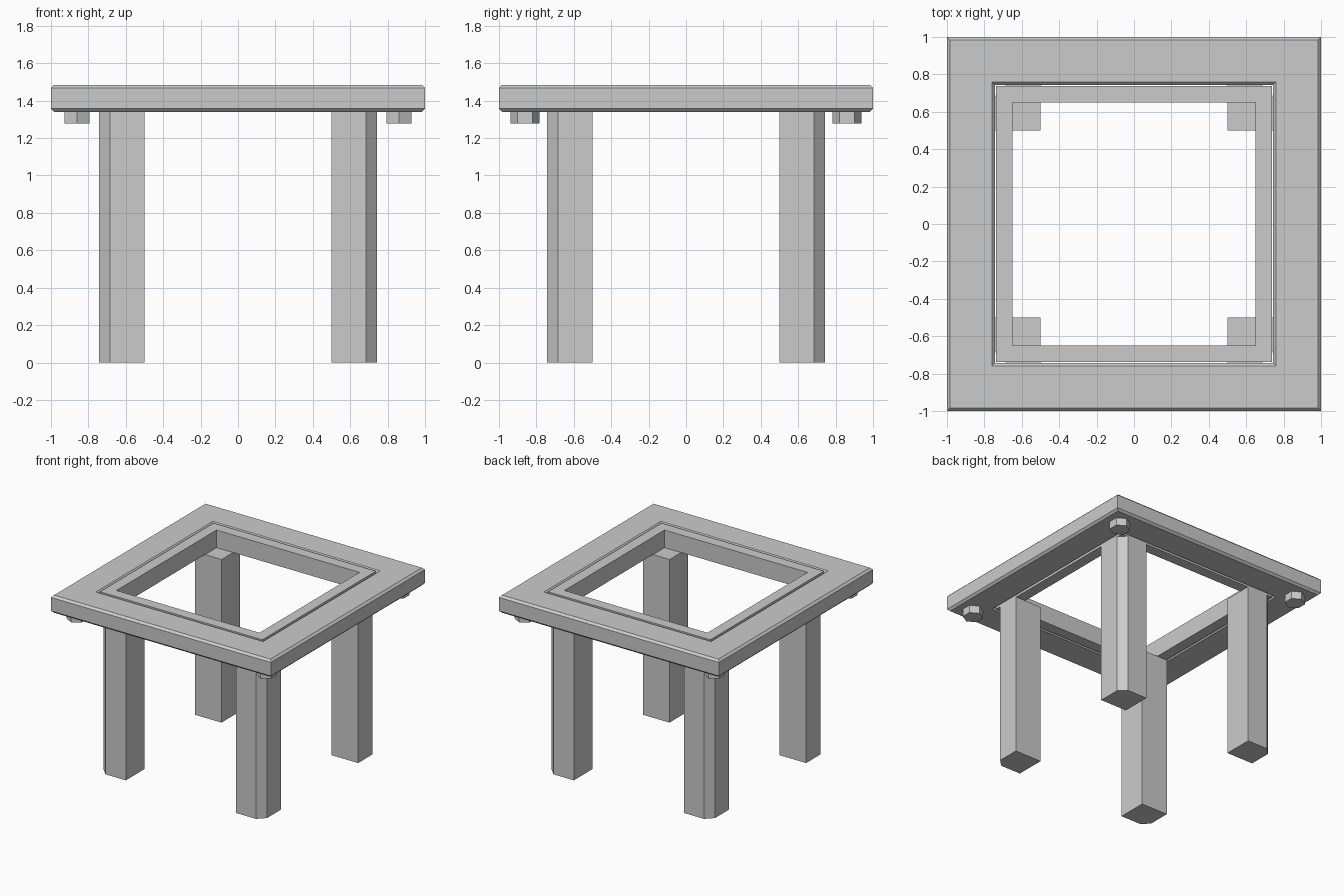
import bpy, bmesh, math

old = bpy.data.objects.get("Cube")
if old:
    bpy.data.objects.remove(old)

GREY = (0.6, 0.6, 0.6, 1)
mat = bpy.data.materials.new("plain grey")
mat.use_nodes = True
mat.diffuse_color = GREY
mat.node_tree.nodes["Principled BSDF"].inputs["Base Color"].default_value = GREY

CORNERS = [(1, 1), (-1, 1), (-1, -1), (1, -1)]
NAMES = ["back_left", "back_right", "front_right", "front_left"]
TOP, UNDER = 1.485, 1.34


def finish(name, bm):
    bmesh.ops.recalc_face_normals(bm, faces=bm.faces)
    mesh = bpy.data.meshes.new(name)
    bm.to_mesh(mesh)
    bm.free()
    mesh.materials.append(mat)
    obj = bpy.data.objects.new(name, mesh)
    bpy.context.collection.objects.link(obj)
    return obj


def square_frame(name, profile):
    """Sweep a closed (distance, height) profile around a mitred square."""
    bm = bmesh.new()
    rings = [[bm.verts.new((sx * d, sy * d, z)) for d, z in profile]
             for sx, sy in CORNERS]
    n = len(profile)
    for i in range(4):
        a, b = rings[i], rings[(i + 1) % 4]
        for j in range(n):
            k = (j + 1) % n
            bm.faces.new((a[j], a[k], b[k], b[j]))
    return finish(name, bm)


def prism(name, outline, low, high):
    """Extrude a plan outline between two heights."""
    bm = bmesh.new()
    base = bm.faces.new([bm.verts.new((x, y, low)) for x, y in outline])
    out = bmesh.ops.extrude_face_region(bm, geom=[base], use_keep_orig=True)
    verts = [g for g in out["geom"] if isinstance(g, bmesh.types.BMVert)]
    bmesh.ops.translate(bm, verts=verts, vec=(0, 0, high - low))
    return finish(name, bm)


# Outer top frame with chamfered edges
inner, outer, c = 0.743, 1.0, 0.017
square_frame("outer_frame", [
    (inner, UNDER + c), (inner + c, UNDER), (outer - c, UNDER), (outer, UNDER + c),
    (outer, TOP - c), (outer - c, TOP), (inner + c, TOP), (inner, TOP - c)])

# Plain inner frame, set inside a narrow gap
square_frame("inner_frame", [(0.65, UNDER), (0.738, UNDER), (0.738, TOP), (0.65, TOP)])

for (sx, sy), corner in zip(CORNERS, NAMES):
    # Leg with its outer corner cut off
    a, b, cut = 0.5, 0.742, 0.684
    plan = [(a, a), (b, a), (b, cut), (cut, b), (a, b)]
    prism(corner + "_leg", [(sx * x, sy * y) for x, y in plan], 0, UNDER)

    # Hexagonal bolt head under the frame corner
    angles = [math.radians(30 + 60 * i) for i in range(6)]
    hexagon = [(sx * 0.861 + 0.078 * math.cos(t), sy * 0.861 + 0.078 * math.sin(t))
               for t in angles]
    prism(corner + "_bolt", hexagon, 1.277, UNDER + 0.02)
